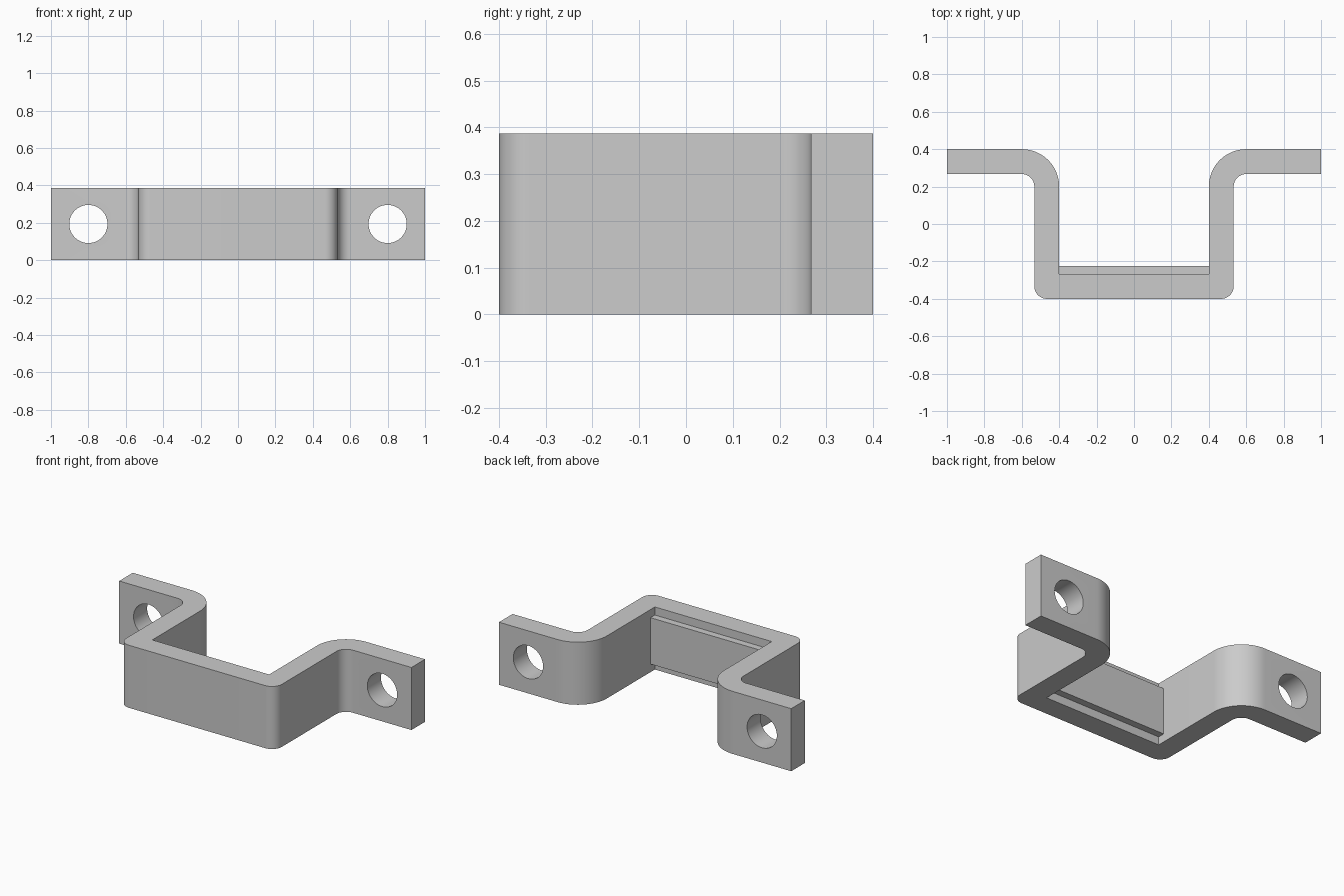
import bpy, bmesh
from math import sin, cos, radians

if "Cube" in bpy.data.objects:
    bpy.data.objects.remove(bpy.data.objects["Cube"], do_unlink=True)

HEIGHT = 0.387
WALL = 0.133
INNER = 0.4            # half width of the channel
OUTER = INNER + WALL
BEND = 0.067           # small bend radius

grey = bpy.data.materials.new("plain grey")
grey.use_nodes = True
colour = (0.6, 0.6, 0.6, 1)
grey.diffuse_color = colour
grey.node_tree.nodes["Principled BSDF"].inputs["Base Color"].default_value = colour


def arc(cx, cy, r, start, end, steps=14):
    angles = [radians(start + (end - start) * i / steps) for i in range(steps + 1)]
    return [(cx + r * cos(a), cy + r * sin(a)) for a in angles]


def extrude_outline(name, points, z0, z1):
    bm = bmesh.new()
    face = bm.faces.new([bm.verts.new((x, y, z0)) for x, y in points])
    result = bmesh.ops.extrude_face_region(bm, geom=[face])
    top = [v for v in result["geom"] if isinstance(v, bmesh.types.BMVert)]
    bmesh.ops.translate(bm, verts=top, vec=(0, 0, z1 - z0))
    bmesh.ops.recalc_face_normals(bm, faces=bm.faces)
    mesh = bpy.data.meshes.new(name)
    bm.to_mesh(mesh)
    bm.free()
    obj = bpy.data.objects.new(name, mesh)
    bpy.context.collection.objects.link(obj)
    mesh.materials.append(grey)
    return obj


# Bent strap: half outline with rounded bends, mirrored
half = arc(OUTER - BEND, -0.4 + BEND, BEND, -90, 0)
half += arc(OUTER + BEND, 0.2, BEND, 180, 90)
half += [(1, 0.4 - WALL), (1, 0.4)]
half += arc(OUTER + BEND, 0.2, BEND + WALL, 90, 180, 20)
half += [(INNER, -0.4 + WALL)]
strap = extrude_outline("bracket_strap", half + [(-x, y) for x, y in reversed(half)], 0, HEIGHT)

# Screw holes through both flanges
for side in (-1, 1):
    bpy.ops.mesh.primitive_cylinder_add(vertices=48, radius=0.102, depth=0.4,
                                        location=(side * 0.8, 0.33, HEIGHT / 2),
                                        rotation=(radians(90), 0, 0))
    cutter = bpy.context.object
    cutter.name = "left_hole_cutter" if side > 0 else "right_hole_cutter"
    cutter.data.materials.append(grey)
    hole = strap.modifiers.new("screw hole", "BOOLEAN")
    hole.operation = "DIFFERENCE"
    hole.solver = "EXACT"
    hole.object = cutter
    bpy.context.view_layer.objects.active = strap
    bpy.ops.object.modifier_apply(modifier=hole.name)
    bpy.data.objects.remove(cutter, do_unlink=True)

bpy.ops.object.select_all(action="DESELECT")
strap.select_set(True)
bpy.context.view_layer.objects.active = strap
bpy.ops.object.shade_smooth_by_angle(angle=radians(30))

# Raised pad on the inside of the front wall, seated into the strap
edge = INNER + 0.01
extrude_outline("inner_pad", [(-edge, -0.29), (edge, -0.29), (edge, -0.224), (-edge, -0.224)],
                0.05, HEIGHT - 0.05)
